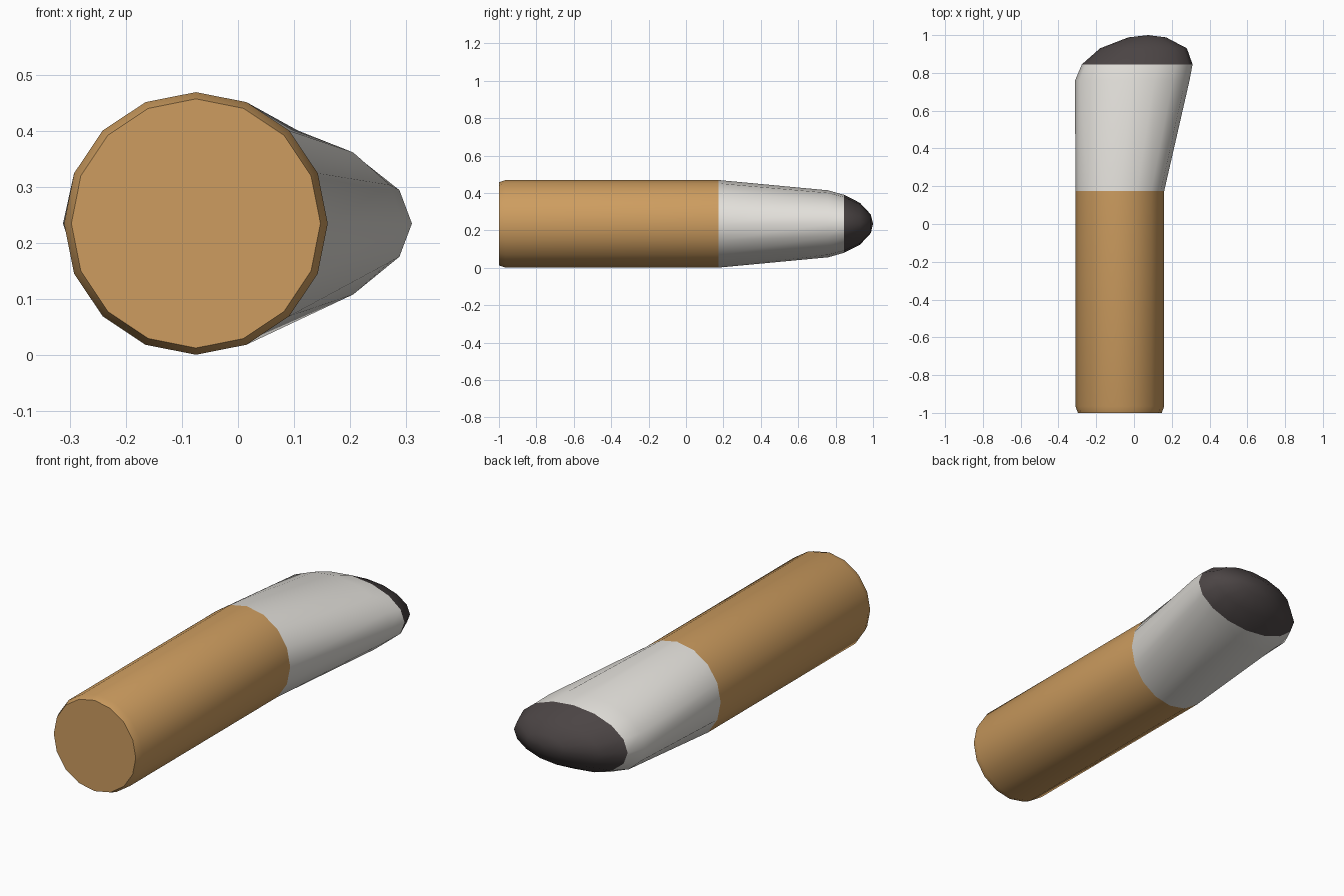
import bpy, bmesh, math

SIDES = 16
MID_Z = 0.235

cube = bpy.data.objects.get("Cube")
if cube:
    bpy.data.objects.remove(cube, do_unlink=True)


def material(name, color):
    mat = bpy.data.materials.new(name)
    mat.use_nodes = True
    mat.diffuse_color = (*color, 1)
    bsdf = next(n for n in mat.node_tree.nodes if n.type == "BSDF_PRINCIPLED")
    bsdf.inputs["Base Color"].default_value = (*color, 1)
    bsdf.inputs["Roughness"].default_value = 0.8
    return mat


def loft(name, mat, sections, cap=False, pole=None):
    """Skin elliptical sections (y, centre x, half width, half height)."""
    bm = bmesh.new()
    rings = []
    for y, cx, a, b in sections:
        ring = []
        for i in range(SIDES):
            t = math.tau * i / SIDES
            ring.append(bm.verts.new((cx + a * math.cos(t), y, MID_Z + b * math.sin(t))))
        rings.append(ring)
    for lower, upper in zip(rings, rings[1:]):
        for i in range(SIDES):
            j = (i + 1) % SIDES
            bm.faces.new((lower[i], upper[i], upper[j], lower[j]))
    if cap:
        bm.faces.new(rings[0])
    if pole:
        top = bm.verts.new(pole)
        for i in range(SIDES):
            bm.faces.new((rings[-1][i], top, rings[-1][(i + 1) % SIDES]))
    mesh = bpy.data.meshes.new(name)
    bm.to_mesh(mesh)
    bm.free()
    mesh.materials.append(mat)
    obj = bpy.data.objects.new(name, mesh)
    bpy.context.collection.objects.link(obj)
    bpy.ops.object.select_all(action="DESELECT")
    obj.select_set(True)
    bpy.context.view_layer.objects.active = obj
    bpy.ops.object.shade_smooth_by_angle(angle=math.radians(50))
    return obj


tan = material("tan", (0.61, 0.335, 0.115))
pale_grey = material("pale grey", (0.75, 0.73, 0.69))
charcoal = material("charcoal", (0.07, 0.058, 0.058))

# Sections shared by neighbouring parts
neck = (0.175, -0.075, 0.235, 0.234)
rim = (0.845, 0.017, 0.293, 0.155)

# Straight round barrel with a bevelled flat end
loft("barrel", tan,
     [(-1.0, -0.075, 0.222, 0.222), (-0.965, -0.075, 0.235, 0.234), neck], cap=True)

# Sleeve that widens, flattens and leans to one side
loft("sleeve", pale_grey, [neck, (0.76, -0.009, 0.303, 0.179), rim])

# Rounded dark tip
loft("tip", charcoal,
     [rim, (0.93, 0.05, 0.23, 0.112), (0.988, 0.07, 0.1, 0.05)],
     pole=(0.075, 1.0, MID_Z))
